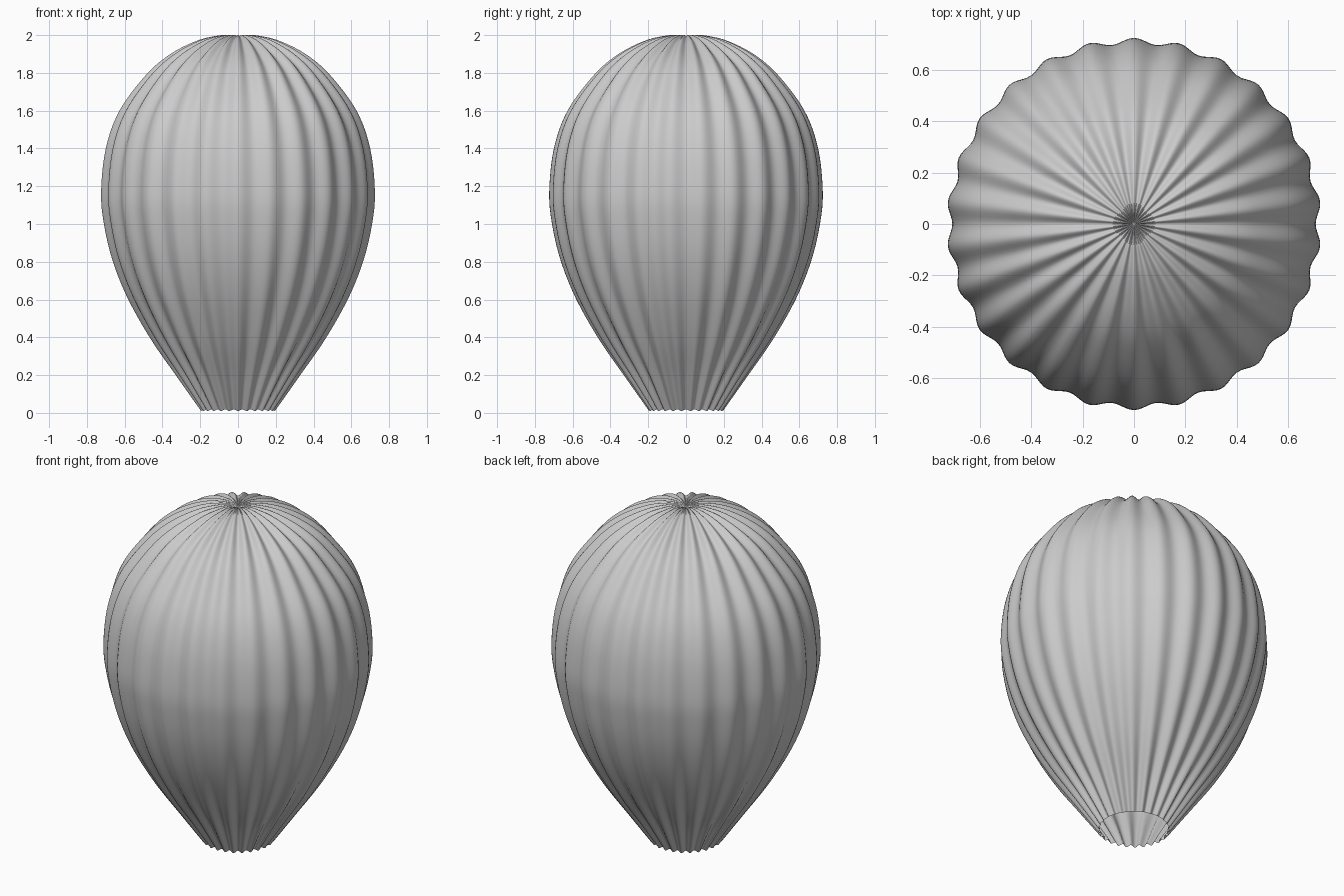
import bpy, bmesh, math
from mathutils import Vector

if "Cube" in bpy.data.objects:
    bpy.data.objects.remove(bpy.data.objects["Cube"])

GORES = 26
SEG = GORES * 10
STEPS = 6

# Profile along the gore ridges: (radius, height), mouth to crown
PROFILE = [(0.197, 0.01), (0.325, 0.19), (0.465, 0.39), (0.59, 0.61), (0.67, 0.81),
           (0.715, 1.0), (0.73, 1.17), (0.705, 1.4), (0.632, 1.6), (0.49, 1.79),
           (0.36, 1.9), (0.22, 1.97), (0.11, 1.997), (0.05, 1.999), (0.012, 1.987)]


def smooth_path(points):
    """Catmull-Rom samples (position, tangent) through the points."""
    p = [Vector(q) for q in points]
    p = [2 * p[0] - p[1]] + p + [2 * p[-1] - p[-2]]
    out = []
    for i in range(1, len(p) - 2):
        a, b, c, d = p[i - 1:i + 3]
        last = i == len(p) - 3
        for k in range(STEPS + (1 if last else 0)):
            t = k / STEPS
            m, n, o = c - a, 2 * a - 5 * b + 4 * c - d, 3 * b - a - 3 * c + d
            out.append((b + 0.5 * (m * t + n * t * t + o * t ** 3),
                        (m + 2 * n * t + 3 * o * t * t).normalized()))
    return out


# Fluted fabric envelope, open at the mouth
bm = bmesh.new()
rings = []
for pos, tan in smooth_path(PROFILE):
    normal = Vector((tan.y, -tan.x))
    depth = min(0.023, 0.004 + 0.06 * pos.x, 0.2 * pos.x)
    ring = []
    for s in range(SEG):
        ang = 2 * math.pi * s / SEG
        dip = 0.5 + 0.5 * math.cos(GORES * ang)      # valley at angle 0
        q = pos - normal * depth * dip
        ring.append(bm.verts.new((q.x * math.cos(ang), q.x * math.sin(ang) * 0.992, q.y)))
    rings.append(ring)
for lo, hi in zip(rings, rings[1:]):
    for s in range(SEG):
        n = (s + 1) % SEG
        bm.faces.new((lo[s], lo[n], hi[n], hi[s]))

# Gathered point at the crown
tip = bm.verts.new((0, 0, 1.984))
for s in range(SEG):
    bm.faces.new((rings[-1][s], rings[-1][(s + 1) % SEG], tip))
for f in bm.faces:
    f.smooth = True

mesh = bpy.data.meshes.new("balloon_envelope")
bm.to_mesh(mesh)
bm.free()
obj = bpy.data.objects.new("balloon_envelope", mesh)
bpy.context.collection.objects.link(obj)
